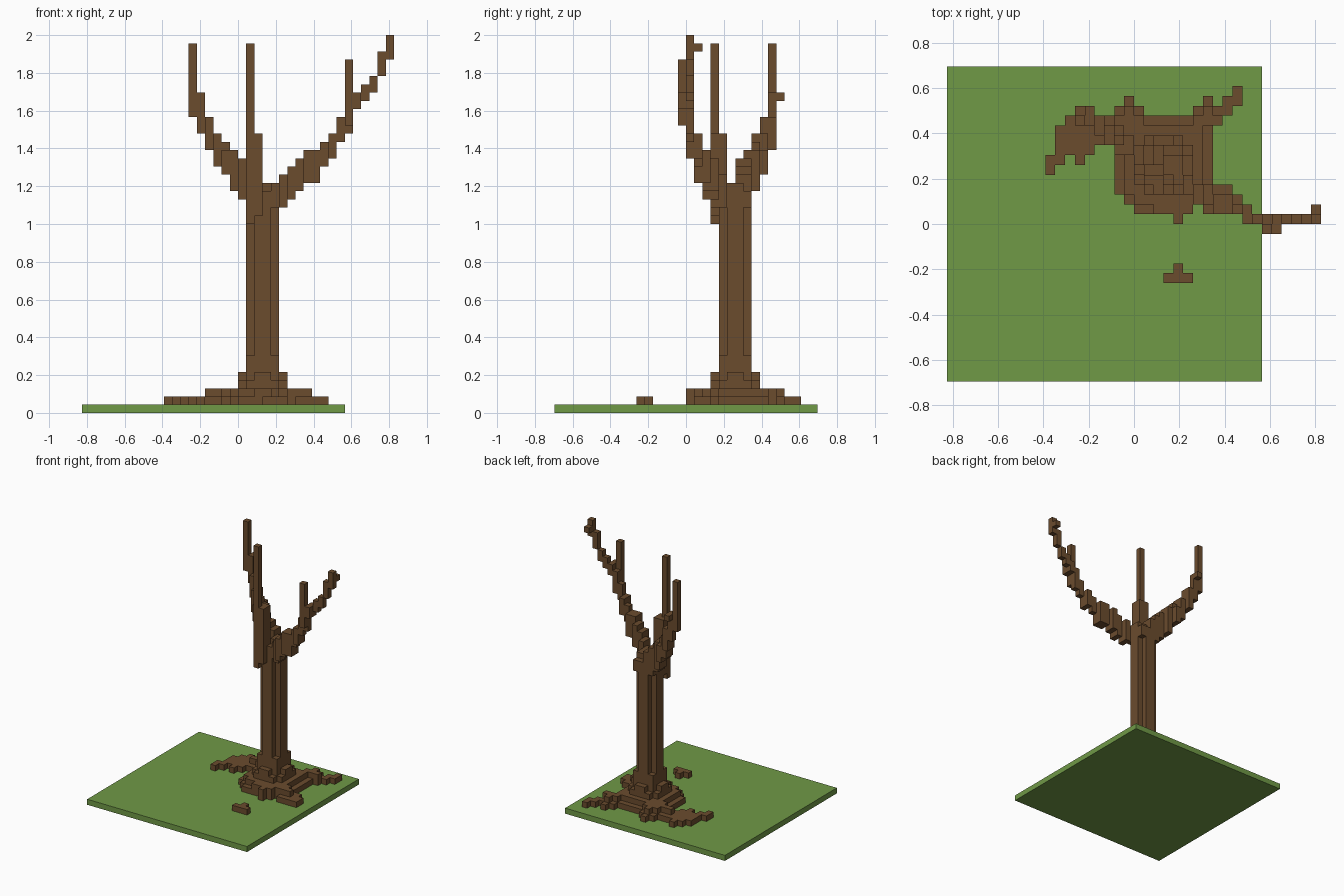
import bpy, bmesh, math
from mathutils import Vector

cube = bpy.data.objects.get("Cube")
if cube:
    bpy.data.objects.remove(cube, do_unlink=True)

U = 2 / 46  # edge length of one block


def material(name, rgb):
    m = bpy.data.materials.new(name)
    m.use_nodes = True
    m.diffuse_color = (*rgb, 1)
    m.node_tree.nodes["Principled BSDF"].inputs["Base Color"].default_value = (*rgb, 1)
    return m


bark = material("bark_brown", (0.147, 0.072, 0.027))
grass = material("grass_green", (0.162, 0.319, 0.062))


def cells(boxes):
    """Fill boxes (x0, x1, y0, y1, z0, z1) with unit blocks."""
    return {(x, y, z) for x0, x1, y0, y1, z0, z1 in boxes
            for x in range(x0, x1) for y in range(y0, y1) for z in range(z0, z1)}


DIRS = [Vector(d) for d in ((1, 0, 0), (-1, 0, 0), (0, 1, 0), (0, -1, 0), (0, 0, 1), (0, 0, -1))]


def build(name, part, solid, mat):
    """Skin the blocks of one part, leaving out faces buried in the solid."""
    bm = bmesh.new()
    for c in part:
        mid = Vector(c) + Vector((0.5, 0.5, 0.5))
        for d in DIRS:
            if tuple(int(v) for v in Vector(c) + d) in solid:
                continue
            a = Vector((d.y, d.z, d.x))
            b = d.cross(a)
            corners = [mid + (d + s * a + t * b) / 2 for s, t in ((-1, -1), (1, -1), (1, 1), (-1, 1))]
            bm.faces.new([bm.verts.new(p * U) for p in corners])
    bmesh.ops.remove_doubles(bm, verts=bm.verts, dist=U * 0.01)
    bmesh.ops.dissolve_limit(bm, angle_limit=math.radians(1), verts=bm.verts, edges=bm.edges)
    mesh = bpy.data.meshes.new(name)
    bm.to_mesh(mesh)
    bm.free()
    mesh.materials.append(mat)
    obj = bpy.data.objects.new(name, mesh)
    bpy.context.collection.objects.link(obj)


parts = {}

# Trunk: notched column with a flared foot and a full crown
parts["trunk"] = cells([
    (1, 5, 5, 7, 1, 27), (2, 4, 4, 8, 1, 27),
    (1, 5, 4, 8, 1, 7), (1, 5, 4, 8, 25, 27), (3, 5, 5, 7, 27, 28),
    (0, 6, 4, 8, 3, 4), (1, 5, 3, 9, 3, 4),
    (0, 6, 5, 7, 4, 5), (2, 4, 3, 9, 4, 5)])

# Roots: low spreading layer as (row y, x from, x to), then a raised layer
low_rows = [
    (13, 10, 11), (12, -1, 0), (12, 7, 8), (12, 9, 11), (11, -6, -5), (11, -2, 1),
    (11, 6, 10), (10, -7, 9), (9, -8, 8), (8, -8, 8), (7, -8, -4), (7, -2, 8),
    (6, -9, -7), (6, -6, -5), (6, -2, 8), (5, -9, -8), (5, -2, 8), (4, -2, 8),
    (3, -2, 10), (2, -1, 11), (1, 0, 6), (1, 7, 11), (0, 4, 5)]
high_rows = [
    (11, -1, 0), (11, 7, 8), (10, -2, 1), (10, 6, 9), (9, -4, 7), (8, -2, 7), (7, -1, 7),
    (6, -1, 7), (5, -1, 7), (4, -1, 7), (3, -1, 8), (2, 0, 9), (1, 2, 6), (0, 4, 5)]
parts["roots"] = (cells([(a, b, y, y + 1, 1, 2) for y, a, b in low_rows])
                  | cells([(a, b, y, y + 1, 2, 3) for y, a, b in high_rows]))
parts["root_tip"] = cells([(3, 6, -6, -5, 1, 2), (4, 5, -5, -4, 1, 2)])

# Branches: one column per step as (x, y from, y to, z from, z to)
right_steps = [
    (4, 4, 6, 25, 28), (5, 3, 5, 25, 29), (6, 2, 4, 26, 30), (7, 2, 4, 27, 31),
    (8, 1, 3, 28, 32), (9, 1, 3, 28, 32), (10, 1, 2, 30, 33), (11, 0, 2, 31, 34),
    (12, 0, 1, 33, 36), (13, 0, 1, 34, 38), (13, -1, 0, 35, 43), (14, -1, 1, 37, 39),
    (15, 0, 1, 38, 40), (16, 0, 1, 39, 41), (17, 0, 1, 41, 44), (18, 0, 1, 43, 46),
    (18, 1, 2, 44, 45)]
left_steps = [
    (2, 6, 8, 25, 29), (1, 6, 8, 25, 30), (0, 6, 8, 26, 31), (-1, 7, 9, 27, 32),
    (-2, 8, 9, 29, 33), (-2, 7, 10, 29, 32), (-3, 8, 10, 30, 34), (-4, 9, 11, 32, 36),
    (-5, 10, 11, 34, 39), (-5, 11, 12, 38, 39), (-6, 10, 11, 36, 45)]
for name, steps in (("right_branch", right_steps), ("left_branch", left_steps)):
    parts[name] = cells([(x, x + 1, a, b, c, d) for x, a, b, c, d in steps])

# Upright front branch hanging off the trunk corner
parts["front_branch"] = cells([
    (1, 2, 3, 4, 23, 45), (2, 3, 3, 4, 24, 34), (1, 3, 4, 5, 24, 34)])

solid = set().union(*parts.values())
taken = set()
for name, part in parts.items():
    build(name, part - taken, solid, bark)
    taken |= part

# Grass slab, offset from the centre because the right branch overhangs it
bpy.ops.mesh.primitive_cube_add(size=1, location=(-3 * U, 0, U / 2))
slab = bpy.context.object
slab.name = "grass_slab"
slab.scale = (32 * U, 32 * U, U)
bpy.ops.object.transform_apply(location=False, rotation=False, scale=True)
slab.data.materials.append(grass)
